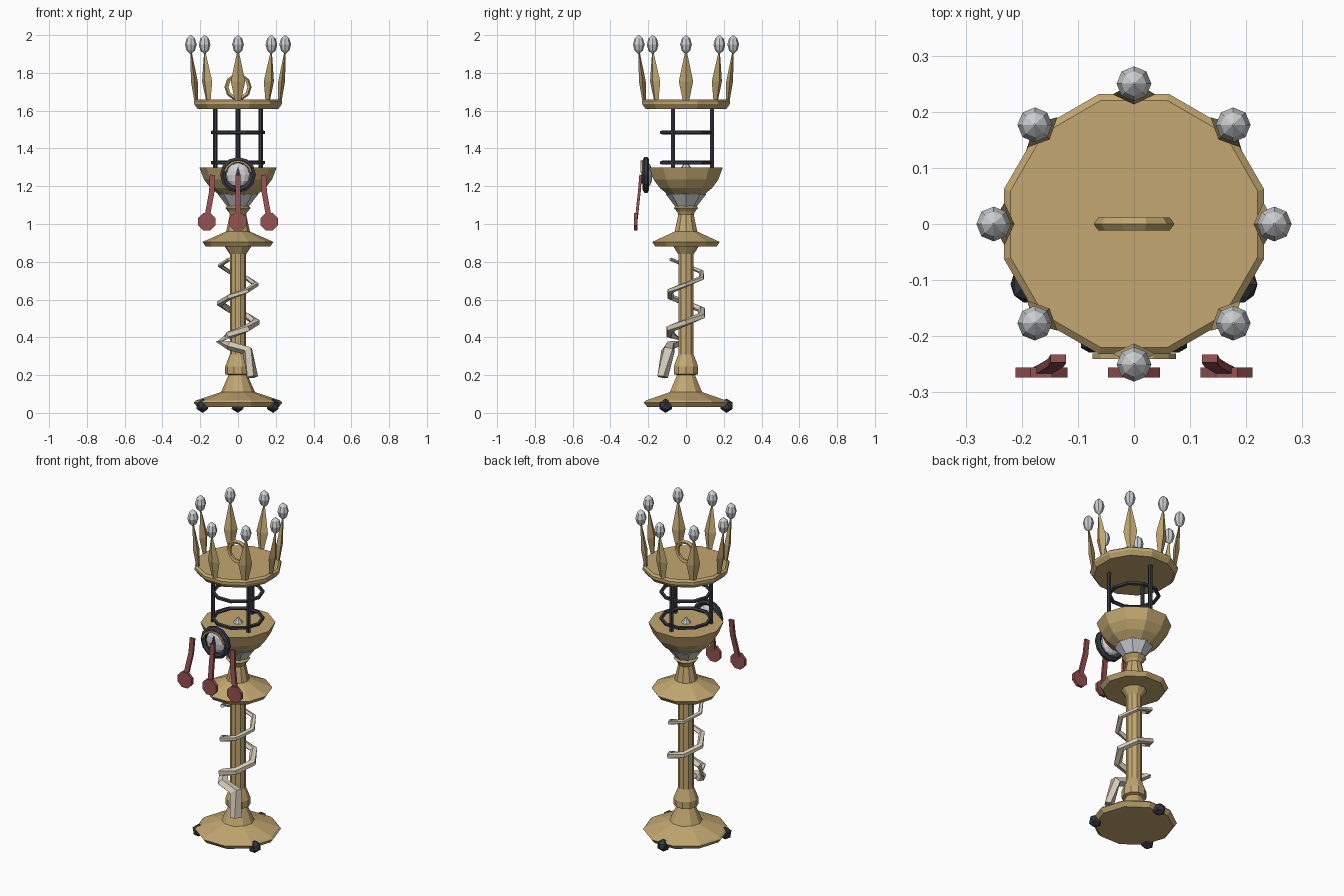
import bpy, bmesh, math
from mathutils import Vector, Matrix

if "Cube" in bpy.data.objects:
    bpy.data.objects.remove(bpy.data.objects["Cube"])

def mat(name, c):
    m = bpy.data.materials.new(name)
    m.diffuse_color = (*c, 1)
    m.use_nodes = True
    m.node_tree.nodes["Principled BSDF"].inputs["Base Color"].default_value = m.diffuse_color
    return m

GOLD = mat("antique gold", (0.54, 0.39, 0.165))
DARK = mat("dark iron", (0.04, 0.042, 0.055))
SILVER = mat("silver crystal", (0.62, 0.63, 0.65))
CREAM = mat("bone cream", (0.66, 0.60, 0.48))
RED = mat("faded red", (0.30, 0.085, 0.08))

def finish(name, bm, m):
    bmesh.ops.recalc_face_normals(bm, faces=bm.faces)
    me = bpy.data.meshes.new(name)
    bm.to_mesh(me)
    bm.free()
    me.materials.append(m)
    ob = bpy.data.objects.new(name, me)
    bpy.context.collection.objects.link(ob)
    return ob

def loft(name, rings, m, closed=False):
    """Skin a list of equally sized point rings; cap the ends unless closed."""
    bm = bmesh.new()
    vs = [[bm.verts.new(p) for p in r] for r in rings]
    n, k = len(vs[0]), len(vs)
    for i in range(k if closed else k - 1):
        a, b = vs[i], vs[(i + 1) % k]
        for j in range(n):
            bm.faces.new((a[j], a[(j + 1) % n], b[(j + 1) % n], b[j]))
    if not closed:
        bm.faces.new(vs[0])
        bm.faces.new(vs[-1])
    bmesh.ops.remove_doubles(bm, verts=bm.verts, dist=1e-5)
    return finish(name, bm, m)

def lathe(name, prof, m, n=10, phase=0.0, loc=(0, 0, 0)):
    rings = [[Vector(loc) + Vector((r * math.cos(phase + math.tau * j / n),
              r * math.sin(phase + math.tau * j / n), z)) for j in range(n)] for r, z in prof]
    return loft(name, rings, m)

def tube(name, pts, radii, m, n=5, up=(0, 0, 1), flat=1.0, closed=False):
    """Sweep an n-sided section along points; flat squashes it along 'up'."""
    pts = [Vector(p) for p in pts]
    k = len(pts)
    rings = []
    for i, p in enumerate(pts):
        a = pts[(i - 1) % k] if closed else pts[max(i - 1, 0)]
        b = pts[(i + 1) % k] if closed else pts[min(i + 1, k - 1)]
        t = (b - a).normalized()
        u = t.cross(Vector(up)).normalized()
        v = u.cross(t)
        r = radii[i] if isinstance(radii, list) else radii
        rings.append([p + r * (u * math.cos(math.tau * (j + .5) / n) +
                      flat * v * math.sin(math.tau * (j + .5) / n)) for j in range(n)])
    return loft(name, rings, m, closed)

def circle(c, r, n, vertical=False, a0=0.0, a1=math.tau):
    out = []
    for i in range(n):
        a = a0 + (a1 - a0) * i / n
        d = (r * math.cos(a), 0, r * math.sin(a)) if vertical else (r * math.cos(a), r * math.sin(a), 0)
        out.append(Vector(c) + Vector(d))
    return out

# base, column and collar turned as one profile
lathe("column", [(.215, .03), (.235, .055), (.225, .065), (.09, .11), (.05, .2), (.068, .205),
                 (.068, .245), (.043, .31), (.043, .84), (.07, .88), (.17, .88), (.188, .905),
                 (.063, .96), (.043, 1.05), (.05, 1.065), (.068, 1.085), (.05, 1.10)], GOLD)

# three feet and three cage bars
for i in range(3):
    a = math.radians(90 + 120 * i)
    c, s = math.cos(a), math.sin(a)
    bm = bmesh.new()
    bmesh.ops.create_icosphere(bm, subdivisions=1, radius=.038,
                               matrix=Matrix.Translation((.215 * c, .215 * s, .038)))
    finish("foot", bm, DARK)
    lathe("cage_bar", [(.012, 1.28), (.012, 1.62)], DARK, 6, 0, (.138 * c, .138 * s, 0))
for z in (1.325, 1.485):
    tube("cage_ring", circle((0, 0, z), .135, 10), .011, DARK, 5, closed=True)

# coiled serpent: loose end at the bottom front, then a tapering coil
path = [(.075, -.125, .19), (.05, -.095, .33), (-.04, -.085, .355)]
turns, per = 2.25, 6
N = int(turns * per)
for i in range(N + 1):
    a = math.pi + math.tau * i / per
    path.append((.095 * math.cos(a), .095 * math.sin(a), .38 + .2 * i / per))
tube("coiled_serpent", path, [.034, .038, .032] + [.028 - .016 * i / N for i in range(N + 1)],
     CREAM, 5, flat=.8)

# crystal rising through the bowl
lathe("crystal", [(.055, 1.09), (.105, 1.155), (.1, 1.2), (.001, 1.335)], SILVER, 8)
lathe("bowl", [(.07, 1.15), (.1, 1.155), (.145, 1.19), (.18, 1.235), (.205, 1.30)], GOLD)

# crown plate with handle ring
lathe("crown_plate", [(.222, 1.61), (.24, 1.635), (.24, 1.65), (.228, 1.66)], GOLD, 12, math.radians(15))
tube("handle_ring", circle((0, 0, 1.725), .06, 10, True), .012, GOLD, 5, up=(0, 1, 0), closed=True)

# eight leaning spikes with pearls
for i in range(8):
    a = math.tau * i / 8
    R = Vector((math.cos(a), math.sin(a), 0))
    T = Vector((-math.sin(a), math.cos(a), 0))
    rings = []
    for r, z, w, d in ((.221, 1.64, .014, .008), (.231, 1.755, .038, .018), (.25, 1.92, .003, .003)):
        c = R * r + Vector((0, 0, z))
        rings.append([c + R * d, c + T * w, c - R * d, c - T * w])
    loft("crown_spike", rings, GOLD)
    lathe("crown_pearl", [(.002, 1.9), (.022, 1.918), (.031, 1.95), (.022, 1.982), (.002, 2.0)],
          SILVER, 8, 0, R * .25)

# eye medallion on the front of the bowl
EZ = 1.26
tube("eye_ring", circle((0, -.212, EZ), .08, 12, True), .017, DARK, 6, up=(0, 1, 0), closed=True)
bm = bmesh.new()
bmesh.ops.create_uvsphere(bm, u_segments=10, v_segments=6, radius=1,
                          matrix=Matrix.Translation((0, -.205, EZ)) @ Matrix.Diagonal((.065, .028, .065, 1)))
finish("eye_ball", bm, SILVER)
loft("eye_pupil", [[(0, y, EZ - .045), (.013, y, EZ), (0, y, EZ + .045), (-.013, y, EZ)]
                   for y in (-.228, -.236)], DARK)
tube("eye_lid", circle((0, -.236, EZ), .072, 7, True, .2, math.pi + .2), .007, GOLD, 4, up=(0, 1, 0))

# three hanging ribbons with octagonal seals
for s in (-1, 0, 1):
    tube("ribbon", [(.135 * s, -.24, 1.26), (.139 * s, -.247, 1.17), (.15 * s, -.254, 1.11),
                    (.165 * s, -.262, 1.03)], .02, RED, 4, up=(0, 1, 0), flat=.5)
    loft("seal", [[(.165 * s + .05 * math.cos(math.tau * (j + .5) / 8), y,
                    1.012 + .05 * math.sin(math.tau * (j + .5) / 8)) for j in range(8)]
                  for y in (-.256, -.274)], RED)
